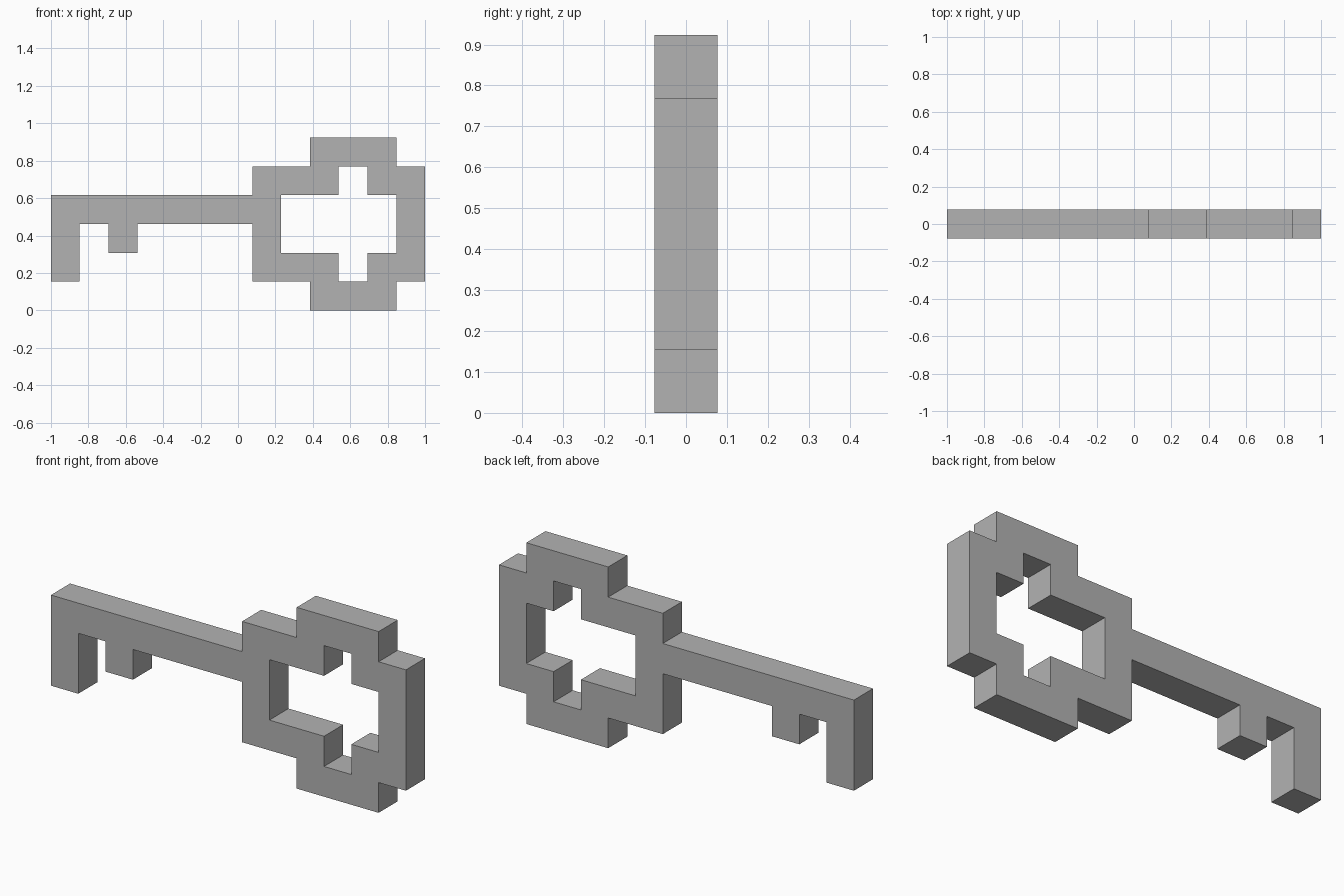
import bpy
import bmesh
from mathutils import Vector

cube = bpy.data.objects.get("Cube")
if cube:
    bpy.data.objects.remove(cube, do_unlink=True)

# Key silhouette on a square grid, top row first: teeth and shaft, then bow
PATTERN = [
    ".........###.",
    ".......###.##",
    "########....#",
    "#.#....#....#",
    "#......###.##",
    ".........###.",
]
CELL = 2 / len(PATTERN[0])

grey = bpy.data.materials.new("plain_grey")
grey.use_nodes = True
colour = (0.45, 0.45, 0.45, 1)
grey.diffuse_color = colour
grey.node_tree.nodes["Principled BSDF"].inputs["Base Color"].default_value = colour

# Front sheet of square cells, welded together
bm = bmesh.new()
for row, line in enumerate(reversed(PATTERN)):
    for col, mark in enumerate(line):
        if mark == "#":
            corners = [(col, row), (col + 1, row), (col + 1, row + 1), (col, row + 1)]
            bm.faces.new([bm.verts.new((c * CELL - 1, -CELL / 2, r * CELL))
                          for c, r in corners])
bmesh.ops.remove_doubles(bm, verts=bm.verts[:], dist=CELL / 100)

# Thicken the sheet to one cell deep
result = bmesh.ops.extrude_face_region(bm, geom=bm.faces[:], use_keep_orig=True)
back = [g for g in result["geom"] if isinstance(g, bmesh.types.BMVert)]
bmesh.ops.translate(bm, verts=back, vec=Vector((0, CELL, 0)))
bmesh.ops.recalc_face_normals(bm, faces=bm.faces[:])

mesh = bpy.data.meshes.new("key")
bm.to_mesh(mesh)
bm.free()
mesh.materials.append(grey)
key = bpy.data.objects.new("key", mesh)
bpy.context.collection.objects.link(key)
